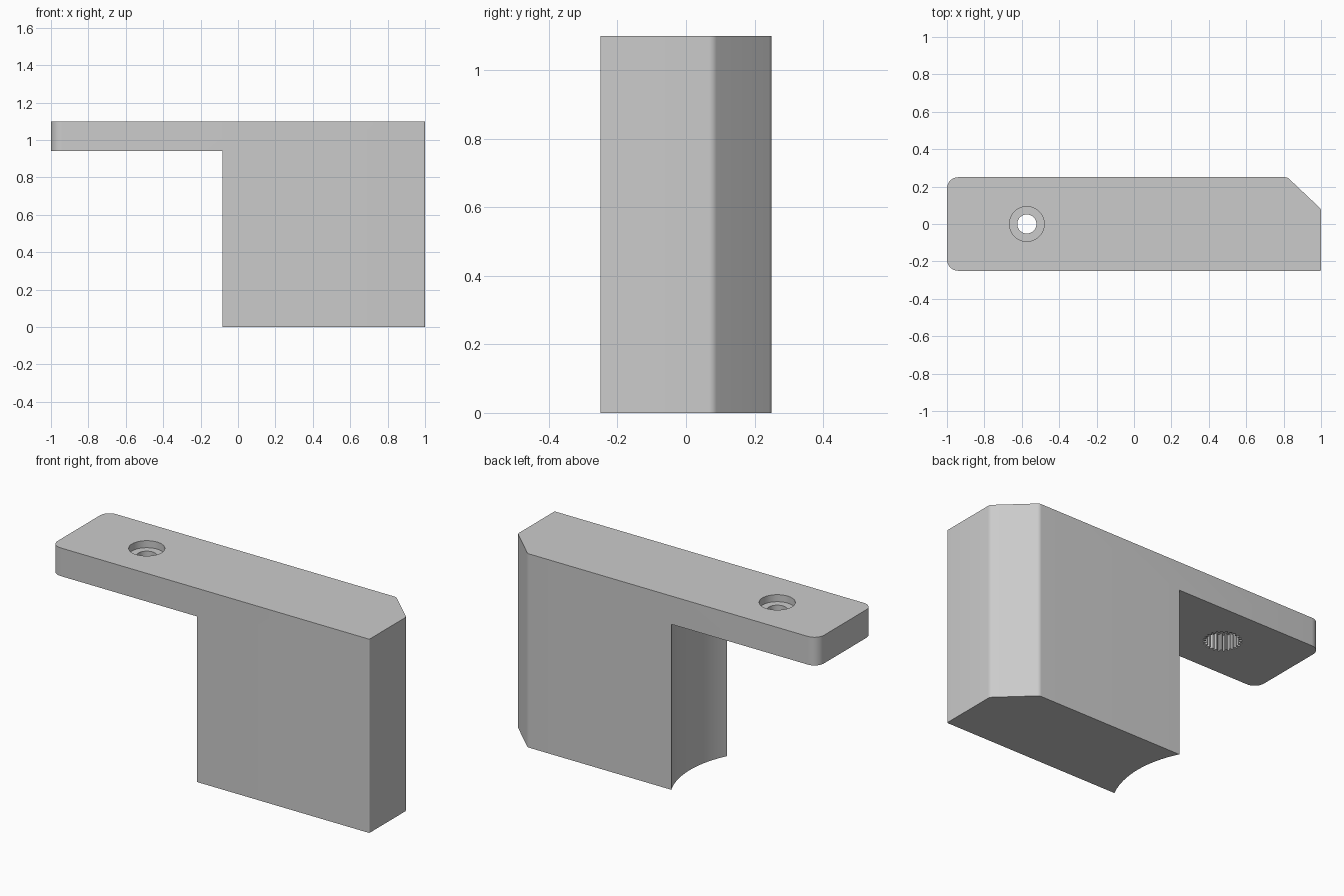
import bpy, bmesh
from math import sin, cos, pi, atan2, radians
from mathutils import Vector

cube = bpy.data.objects.get("Cube")
if cube:
    bpy.data.objects.remove(cube, do_unlink=True)

grey = bpy.data.materials.new("plain grey")
grey.use_nodes = True
colour = (0.6, 0.6, 0.6, 1)
grey.diffuse_color = colour
grey.node_tree.nodes["Principled BSDF"].inputs["Base Color"].default_value = colour

TOP, ARM_UNDER, HALF = 1.10, 0.94, 0.25
HOLE = Vector((-0.573, 0))


def prism(name, outline, low, high):
    """Extrude a plan outline between two heights."""
    bm = bmesh.new()
    face = bm.faces.new([bm.verts.new((p[0], p[1], low)) for p in outline])
    made = bmesh.ops.extrude_face_region(bm, geom=[face])["geom"]
    bmesh.ops.translate(bm, vec=(0, 0, high - low),
                        verts=[v for v in made if isinstance(v, bmesh.types.BMVert)])
    bmesh.ops.recalc_face_normals(bm, faces=bm.faces)
    mesh = bpy.data.meshes.new(name)
    bm.to_mesh(mesh)
    bm.free()
    mesh.materials.append(grey)
    obj = bpy.data.objects.new(name, mesh)
    bpy.context.collection.objects.link(obj)
    return obj


def rounded(corners, steps=8):
    """Round each (x, y, radius) corner of a convex outline."""
    points = []
    for i, (x, y, radius) in enumerate(corners):
        p = Vector((x, y))
        a = (Vector(corners[i - 1][:2]) - p).normalized()
        b = (Vector(corners[(i + 1) % len(corners)][:2]) - p).normalized()
        half = a.angle(b) / 2
        centre = p + (a + b).normalized() * radius / sin(half)
        start = p + a * radius * cos(half) / sin(half) - centre
        end = p + b * radius * cos(half) / sin(half) - centre
        turn = start.angle(end)
        for k in range(steps + 1):
            t = k / steps
            points.append(centre + (start * sin((1 - t) * turn) + end * sin(t * turn)) / sin(turn))
    return points


def ring(radii, count):
    """Closed outline around the hole, cycling through the radii."""
    return [HOLE + Vector((cos(2 * pi * i / count), sin(2 * pi * i / count))) * radii[i % len(radii)]
            for i in range(count)]


# Full-height body: rounded arm end, angled back corner
body = prism("bracket_body", rounded([
    (-1, -HALF, 0.06), (1, -HALF, 0.006), (1, 0.08, 0.03),
    (0.82, HALF, 0.03), (-1, HALF, 0.06)]), 0, TOP)

# Space under the arm, ending in a hollow concentric with the hole
radius = (Vector((-0.083, HALF)) - HOLE).length
sweep = atan2(HALF, -0.083 - HOLE.x) * 1.1
arc = [HOLE + Vector((cos(a), sin(a))) * radius
       for a in (sweep * (k / 16 - 1) for k in range(33))]
under_arm = [(-1.2, -0.4), (arc[0].x, -0.4), *arc, (arc[-1].x, 0.4), (-1.2, 0.4)]

cutters = [
    prism("under_arm_cutter", under_arm, -0.1, ARM_UNDER),
    prism("counterbore_cutter", ring([0.093], 48), TOP - 0.04, TOP + 0.1),
    prism("through_hole_cutter", ring([0.051], 40), 0.8, TOP + 0.1),
    prism("splined_socket_cutter", ring([0.098, 0.098, 0.082, 0.082], 96), 0.85, ARM_UNDER + 0.09),
]

bpy.context.view_layer.objects.active = body
for cutter in cutters:
    mod = body.modifiers.new(cutter.name, "BOOLEAN")
    mod.operation, mod.solver, mod.object = "DIFFERENCE", "EXACT", cutter
    bpy.ops.object.modifier_apply(modifier=mod.name)
    bpy.data.objects.remove(cutter, do_unlink=True)

# Smooth the curved walls, keep the edges crisp
bpy.ops.object.select_all(action="DESELECT")
body.select_set(True)
bpy.ops.object.shade_smooth_by_angle(angle=radians(25))
